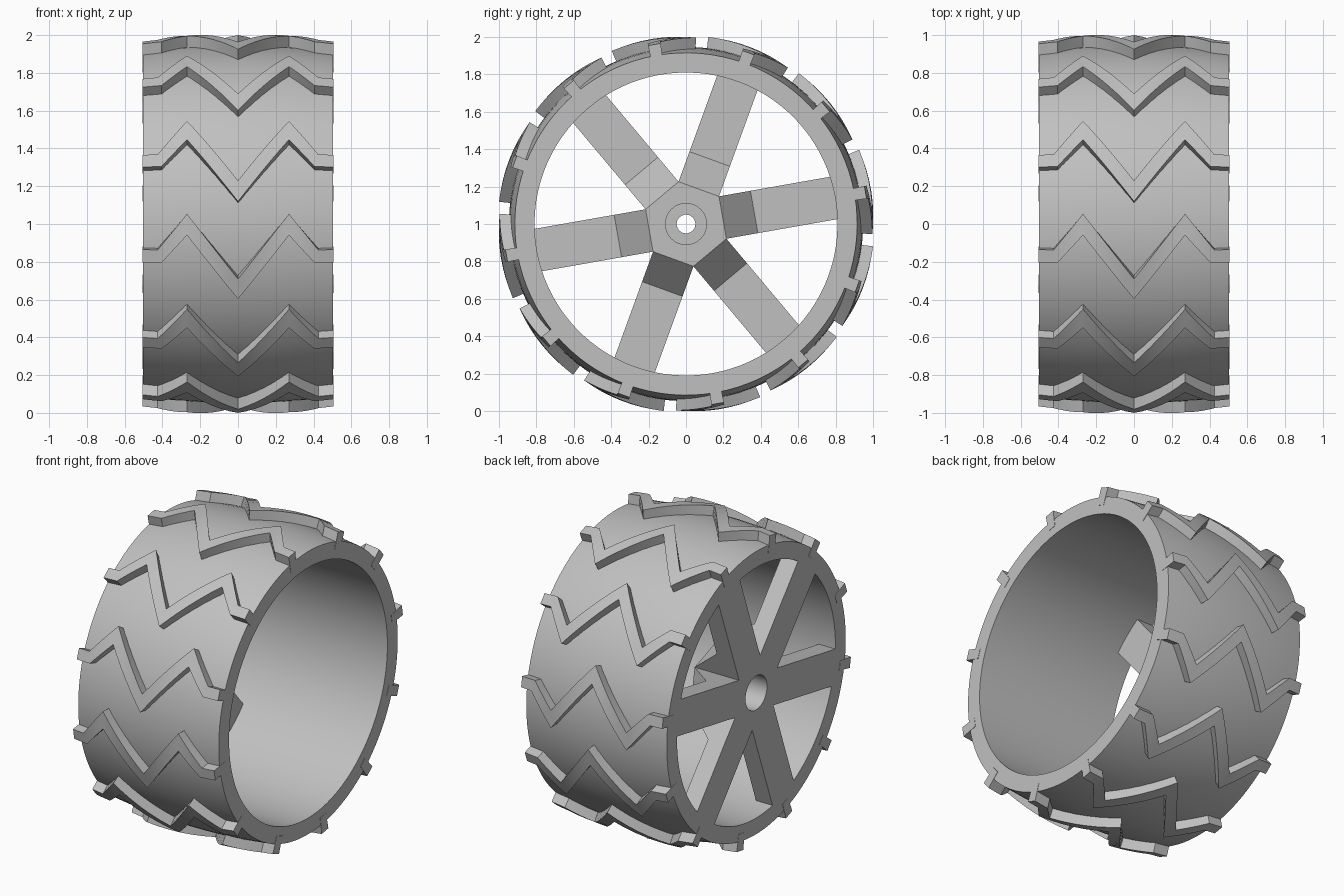
import bpy, bmesh
from math import cos, sin, radians, pi

if "Cube" in bpy.data.objects:
    bpy.data.objects.remove(bpy.data.objects["Cube"], do_unlink=True)

END = 0.503          # half width of the wheel
SPOKE_HALF = 0.115   # half width of a spoke
HUB_FLAT = 0.199     # centre to flat side of the hub
PHASE = radians(10)  # direction of the first spoke

grey = bpy.data.materials.new("plain_grey")
grey.use_nodes = True
grey.diffuse_color = (0.53, 0.53, 0.53, 1)
grey.node_tree.nodes["Principled BSDF"].inputs["Base Color"].default_value = (0.53, 0.53, 0.53, 1)


def add_object(name, mesh, turn=0.0):
    obj = bpy.data.objects.new(name, mesh)
    obj.location.z = 1
    obj.rotation_euler.x = turn
    bpy.context.collection.objects.link(obj)
    return obj


def make_mesh(name, rings, close):
    """Join equal rings of points with quads; cap the ends unless closed."""
    bm = bmesh.new()
    rows = [[bm.verts.new(p) for p in ring] for ring in rings]
    n = len(rows[0])
    for i in range(len(rows) if close else len(rows) - 1):
        a, b = rows[i], rows[(i + 1) % len(rows)]
        for j in range(n):
            k = (j + 1) % n
            bm.faces.new((a[j], a[k], b[k], b[j]))
    if not close:
        bm.faces.new(rows[0])
        bm.faces.new(rows[-1])
    bmesh.ops.recalc_face_normals(bm, faces=bm.faces)
    mesh = bpy.data.meshes.new(name)
    bm.to_mesh(mesh)
    bm.free()
    mesh.materials.append(grey)
    return mesh


def lathe(name, profile, segments, hexagon=False):
    """Turn (x, radius) points about x; a radius of None follows the hexagon."""
    rings = []
    for s in range(segments):
        t = 2 * pi * s / segments
        flat = HUB_FLAT / cos((t + pi / 6) % (pi / 3) - pi / 6)
        a = t + PHASE
        rings.append([(x, (r or flat) * cos(a), (r or flat) * sin(a)) for x, r in profile])
    return add_object(name, make_mesh(name, rings, True))


def crown(x, top):
    """Radius of the bulging outer surface at x."""
    return top - 0.032 * (x / 0.505) ** 2


# Barrel: hollow rim with a bulging outside
steps = 12
outside = [END * (2 * i / steps - 1) for i in range(steps + 1)]
parts = [lathe("barrel", [(x, crown(x, 0.947)) for x in outside] + [(END, 0.81), (-END, 0.81)], 96)]

# Hub: hexagonal block, bored from both sides with a thin web between
parts.append(lathe("hub", [(-END, None), (-0.185, None), (-0.185, 0.11), (-0.22, 0.11),
                           (-0.22, 0.05), (-0.28, 0.05), (-0.28, 0.11), (-END, 0.11)], 48))

# Spokes: flat bars with a sloping shoulder at the hub
shape = [(-END, HUB_FLAT), (-0.185, HUB_FLAT), (-0.385, 0.37), (-0.385, 0.83), (-END, 0.83)]
spoke = make_mesh("spoke", [[(x, r, side * SPOKE_HALF) for x, r in shape] for side in (-1, 1)], False)
for i in range(6):
    parts.append(add_object(f"spoke_{i + 1}", spoke, PHASE + i * pi / 3))

# Tread: zigzag nodes (x low, angle low, x high, angle high) over one half
half = [(0.0, -13.2, 0.0, -6.8), (0.27, 6.6, 0.27, 13.1),
        (0.405, -2, 0.425, 2), (0.505, -2, 0.505, 2)]
nodes = [(-a, b, -c, d) for a, b, c, d in reversed(half[1:])] + half
sections = []
for p, q in zip(nodes, nodes[1:]):
    for i in range(6):
        sections.append([u + (v - u) * i / 6 for u, v in zip(p, q)])
sections.append(nodes[-1])


def wrap(x, degrees, r):
    a = radians(degrees + 20)
    return (x, -r * cos(a), r * sin(a))


rings = [[wrap(xl, al, 0.865), wrap(xh, ah, 0.865),
          wrap(xh, ah, crown(xh, 1.007)), wrap(xl, al, crown(xl, 1.007))]
         for xl, al, xh, ah in sections]
tread = make_mesh("tread", rings, False)
for i in range(12):
    parts.append(add_object(f"tread_{i + 1}", tread, i * pi / 6))

# Smooth round surfaces, keep edges sharp
bpy.ops.object.select_all(action='DESELECT')
for obj in parts:
    obj.select_set(True)
bpy.context.view_layer.objects.active = parts[0]
bpy.ops.object.shade_smooth_by_angle(angle=radians(25))
